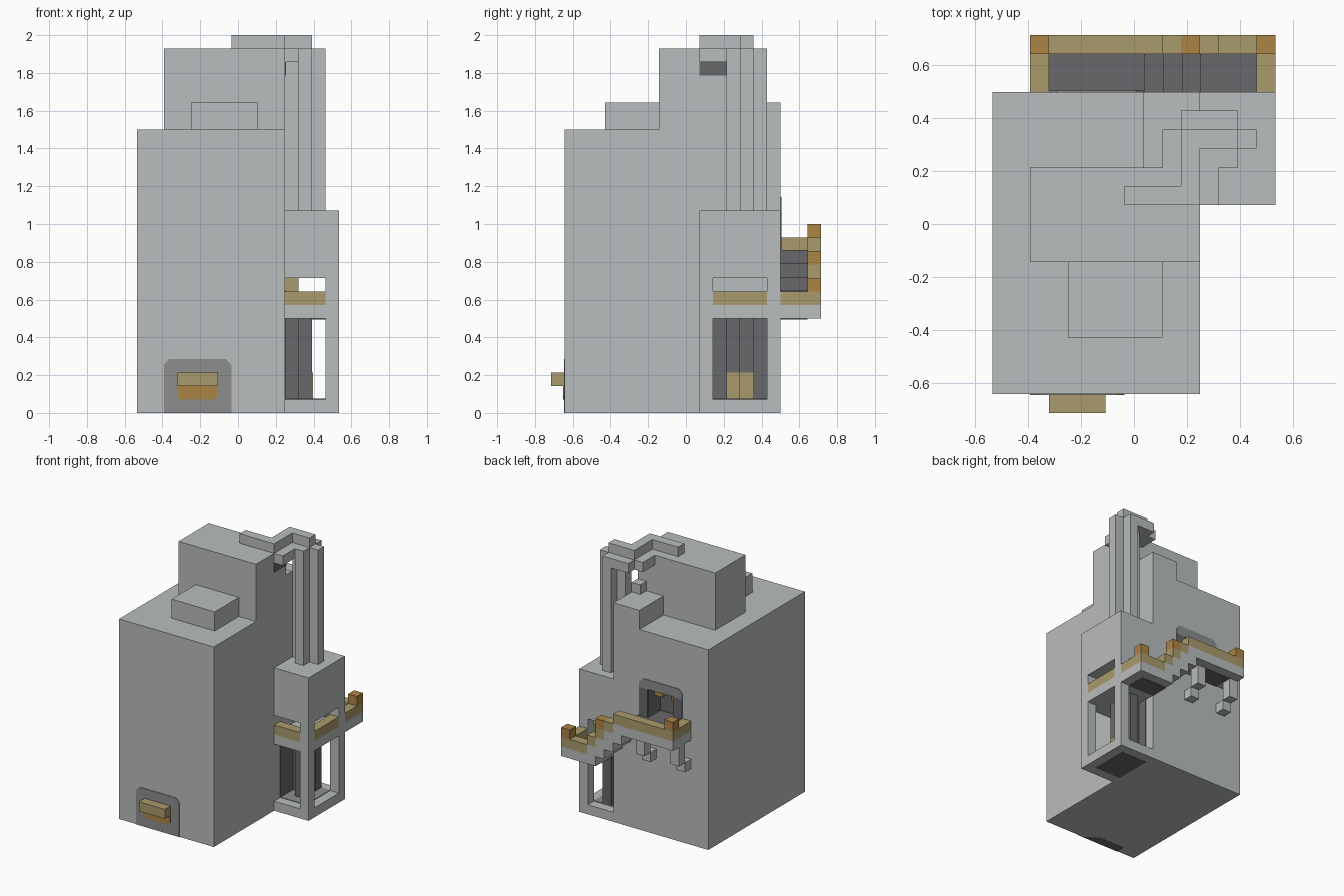
import bpy
import bmesh
from mathutils import Vector

old = bpy.data.objects.get("Cube")
if old:
    bpy.data.objects.remove(old, do_unlink=True)

U = 1 / 14                      # size of one grid block
ORIGIN = Vector((7.5, 10, 0))   # block coordinates of the model centre
T = 0.06                        # thickness of painted plates, in blocks


def material(name, rgb):
    m = bpy.data.materials.new(name)
    m.use_nodes = True
    m.diffuse_color = (*rgb, 1)
    m.node_tree.nodes["Principled BSDF"].inputs["Base Color"].default_value = (*rgb, 1)
    return m


STONE = material("pale grey", (0.49, 0.51, 0.51))
MID = material("medium grey", (0.27, 0.27, 0.27))
DARK = material("dark grey", (0.14, 0.14, 0.145))
TAN = material("tan", (0.40, 0.33, 0.15))
ORANGE = material("amber brown", (0.41, 0.23, 0.06))


def finish(name, mat, bm):
    mesh = bpy.data.meshes.new(name)
    bmesh.ops.recalc_face_normals(bm, faces=bm.faces)
    bm.to_mesh(mesh)
    bm.free()
    mesh.materials.append(mat)
    obj = bpy.data.objects.new(name, mesh)
    bpy.context.collection.objects.link(obj)
    return obj


def blocks(name, mat, *boxes):
    """Boxes given as ((x0, x1), (y0, y1), (z0, z1)) in blocks."""
    bm = bmesh.new()
    for spans in boxes:
        verts = bmesh.ops.create_cube(bm, size=1)["verts"]
        for v in verts:
            v.co = (Vector([s[0] if c < 0 else s[1] for s, c in zip(spans, v.co)]) - ORIGIN) * U
    return finish(name, mat, bm)


def patch(name, mat, x, y, z0, z1, side, cut=0.4, bottom=False):
    """Upright plate on a wall facing along y, with clipped corners."""
    low = cut if bottom else 0
    high = 0 if bottom else cut
    pts = [(x[0] + low, z0), (x[1] - low, z0), (x[1], z0 + low), (x[1], z1 - high),
           (x[1] - high, z1), (x[0] + high, z1), (x[0], z1 - high), (x[0], z0 + low)]
    bm = bmesh.new()
    face = bm.faces.new([bm.verts.new((Vector((px, y, pz)) - ORIGIN) * U) for px, pz in pts])
    bmesh.ops.remove_doubles(bm, verts=bm.verts, dist=1e-5)
    ext = bmesh.ops.extrude_face_region(bm, geom=bm.faces[:])["geom"]
    moved = [g for g in ext if isinstance(g, bmesh.types.BMVert)]
    bmesh.ops.translate(bm, verts=moved, vec=(0, side * T * U, 0))
    return finish(name, mat, bm)


# Main tower, with a doorway left open in its rear wall
blocks("main_tower", STONE,
       ((0, 11), (1, 15), (0, 21)),
       ((0, 4), (15, 17), (0, 21)), ((7, 11), (15, 17), (0, 21)),
       ((4, 7), (15, 17), (0, 12)), ((4, 7), (15, 17), (15, 21)))
blocks("upper_tower", STONE, ((2, 11), (8, 13), (21, 27)))
blocks("front_roof_box", STONE, ((4, 9), (4, 8), (21, 23)))
blocks("rear_roof_box", STONE, ((8, 11), (13, 17), (21, 23)))
blocks("roof_stub", STONE, ((10, 11), (13, 14), (23, 24)))

# Rear doorway surround, lining and lamps
patch("door_left_surround", DARK, (3, 4), 17, 12, 15, 1, 0)
patch("door_right_surround", DARK, (7, 8), 17, 12, 15, 1, 0)
patch("door_head", MID, (3, 8), 17, 15, 16, 1)
blocks("door_lining", DARK,
       ((4, 7), (15, 15 + T), (12, 15)), ((4, 7), (15, 17), (12, 12 + T)),
       ((4, 4 + T), (15, 17), (12, 15)), ((7 - T, 7), (15, 17), (12, 15)))
blocks("door_lamps", ORANGE, ((4, 5), (15, 16), (14, 15)), ((6, 7), (15, 16), (14, 15)))

# Front entrance with its small canopy
patch("entrance_patch", MID, (2, 7), 1, 0, 4, -1)
patch("entrance_glow", ORANGE, (3, 6), 1 - T, 1, 2, -1, 0.25, True)
blocks("entrance_canopy", TAN, ((3, 6), (0, 1), (2, 3)))
blocks("entrance_underside", DARK, ((2, 7), (1, 2), (0, T / 2)))

# Side annex: floors, roof and corner posts
blocks("annex_floors", STONE,
       ((11, 15), (11, 17), (0, 1)), ((11, 15), (11, 17), (7, 8)), ((11, 15), (11, 17), (10, 15)))
posts = [((14, 15), (y, y + 1), z) for y in (11, 16) for z in ((1, 7), (8, 10))]
blocks("annex_posts", STONE, *posts)
blocks("annex_rails", TAN, ((11, 14), (11, 12), (8, 9)), ((14, 15), (12, 16), (8, 9)))
blocks("annex_wall_patch", DARK, ((11, 11 + T), (12, 16), (1, 7)))
blocks("annex_floor_patch", MID, ((11, 14), (12, 16), (1, 1 + T)))
blocks("annex_base_patch", DARK, ((11, 14), (12, 16), (-0.02, T / 2)))
blocks("annex_columns", DARK, *[((x, x + 1), (y, y + 1), (1, 7))
                                for x, y in ((12, 13), (12, 15), (11, 14))])
blocks("column_plates", TAN,
       ((13, 13 + T), (13, 14), (1, 3)), ((12, 12 + T), (14, 15), (1, 3)))

# Four tall pipes rising from the annex
blocks("tall_pipes", STONE, *[((x, x + 1), (y, y + 1), (15, top))
                              for x, y, top in ((12, 13, 26), (13, 14, 27), (12, 15, 26), (11, 14, 27))])
blocks("front_pipe_bend", STONE, ((11, 12), (11, 13), (26, 27)), ((11, 13), (13, 14), (26, 27)))
blocks("rear_pipe_bend", STONE, ((10, 13), (15, 16), (26, 27)), ((9, 10), (13, 15), (26, 27)),
       ((10, 11), (14, 15), (26, 27)))
blocks("top_pipe", STONE, ((7, 11), (11, 12), (27, 28)), ((10, 11), (12, 14), (27, 28)),
       ((10, 13), (14, 15), (27, 28)))
blocks("pipe_wall_patch", DARK, ((11, 11 + T), (11, 13), (25, 26)))

# Rear stepped balcony: each run is (x0, x1, floor height, rail height)
runs = [(2, 8, 12, 13), (8, 9, 11, 13), (9, 10, 10, 12),
        (10, 11, 9, 11), (11, 12, 8, 10), (12, 15, 8, 9)]
slabs, rails, treads = [], [], []
for x0, x1, floor, rail in runs:
    slabs.append(((x0, x1), (17, 19), (floor - 1, floor)))
    slabs.append(((x0, x1), (19, 20), (floor - 1, rail - 1)))
    rails.append(((x0, x1), (19, 20), (rail - 1, rail)))
    treads.append(((max(x0, 3), min(x1, 14)), (17, 19), (floor, floor + T)))
    if floor > 8:
        treads.append(((x1, x1 + T), (17, 19), (floor - 1, floor + T)))
rails += [((2, 3), (17, 19), (12, 13)), ((14, 15), (17, 19), (8, 9))]
blocks("balcony_slabs", STONE, *slabs)
blocks("balcony_rails", TAN, *rails)
blocks("balcony_treads", DARK, *treads)
blocks("balcony_posts", ORANGE, *[((x, x + 1), (19, 20), (z, z + 1))
                                  for x, z in ((2, 13), (10, 11), (14, 9))])
blocks("balcony_underside", DARK, ((11, 14), (17, 19), (7 - T, 7)), ((3, 6), (17, 19), (11 - T, 11)))

# Stepped brackets below the balcony
for side, x in (("right", 2), ("middle", 6)):
    blocks(side + "_bracket", STONE, ((x, x + 1), (17, 18), (8, 9)), ((x, x + 1), (18, 19), (9, 11)))
